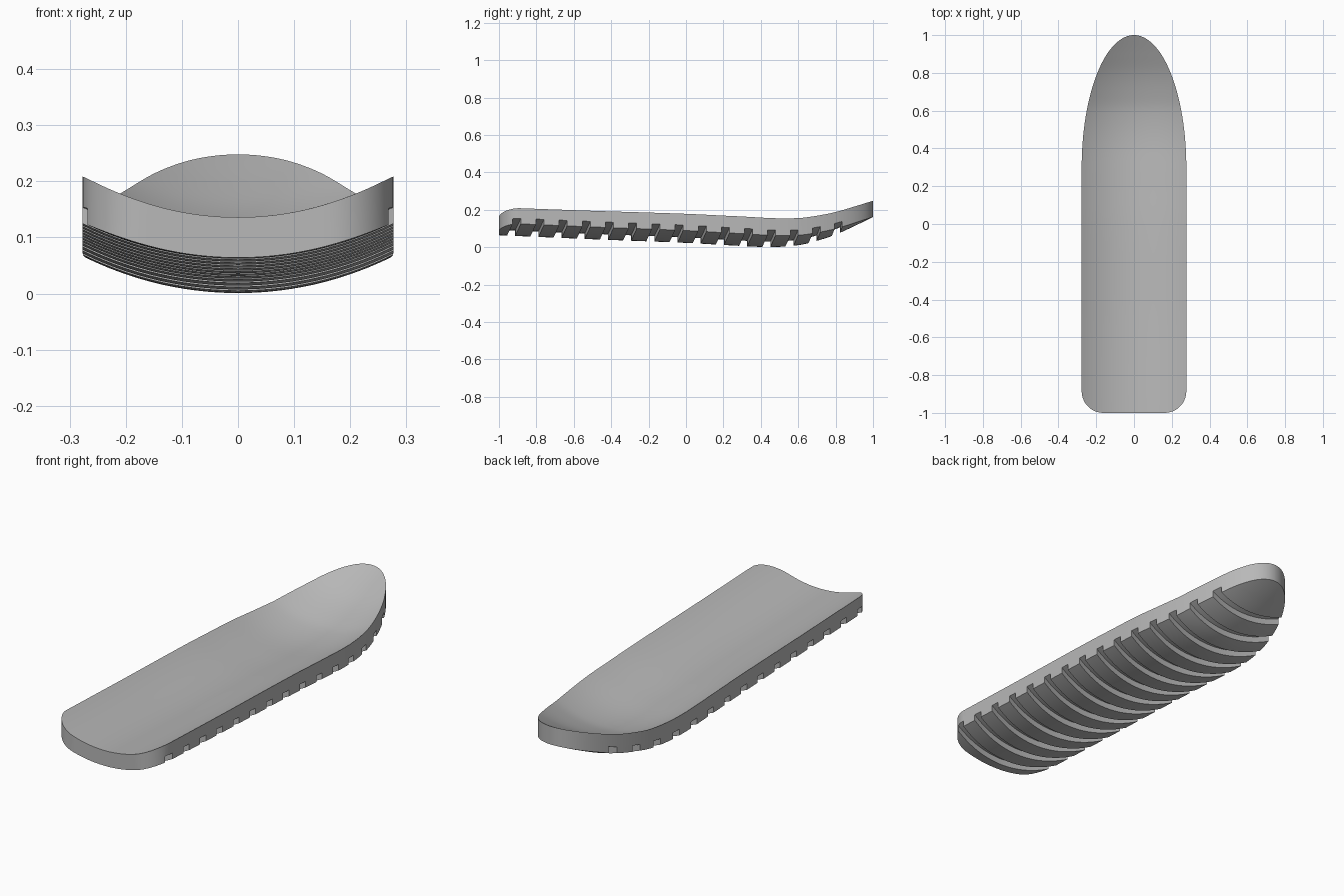
import bpy, bmesh, math

if "Cube" in bpy.data.objects:
    bpy.data.objects.remove(bpy.data.objects["Cube"])

HALF = 0.277          # half width
NOSE, CORNER = 0.3, 0.115
PROFILE = [(-1, .136), (-.5, .118), (0, .102), (.25, .09), (.45, .083), (.6, .094),
           (.7, .118), (.8, .152), (.9, .198), (1, .248)]


def centre_height(y):
    """Smooth centre line of the top, by Hermite interpolation."""
    p = PROFILE
    i = 0
    while i < len(p) - 2 and y > p[i + 1][0]:
        i += 1

    def slope(k):
        a, b = p[max(k - 1, 0)], p[min(k + 1, len(p) - 1)]
        return (b[1] - a[1]) / (b[0] - a[0])

    h = p[i + 1][0] - p[i][0]
    t = (y - p[i][0]) / h
    return ((2*t**3 - 3*t**2 + 1) * p[i][1] + (3*t**2 - 2*t**3) * p[i + 1][1]
            + h * ((t**3 - 2*t**2 + t) * slope(i) + (t**3 - t**2) * slope(i + 1)))


def dish(x, radius):
    return radius - math.sqrt(radius**2 - x**2)


def top(x, y):
    return centre_height(y) + dish(x, 0.54)


def bottom(x, y):
    return centre_height(y) - 0.079 - 0.007 * y + dish(x, 0.615)


def new_object(name, bm):
    bmesh.ops.recalc_face_normals(bm, faces=bm.faces)
    mesh = bpy.data.meshes.new(name)
    bm.to_mesh(mesh)
    bm.free()
    obj = bpy.data.objects.new(name, mesh)
    bpy.context.collection.objects.link(obj)
    return obj


def loft(bm, rings):
    """Skin closed rings of points and cap both ends."""
    rows = [[bm.verts.new(p) for p in ring] for ring in rings]
    n = len(rows[0])
    for a, b in zip(rows, rows[1:]):
        for k in range(n):
            bm.faces.new((a[k], a[(k + 1) % n], b[(k + 1) % n], b[k]))
    bm.faces.new(rows[0])
    bm.faces.new(rows[-1])


# Outline stations: rounded tail corners, straight sides, elliptical nose
stations = []
for i in range(13):
    a = i / 12 * math.pi / 2
    stations.append((-1 + CORNER * (1 - math.cos(a)), HALF - CORNER * (1 - math.sin(a))))
for i in range(1, 30):
    stations.append((-1 + CORNER + (NOSE + 1 - CORNER) * i / 30, HALF))
for i in range(49):
    a = i / 48 * math.pi / 2
    stations.append((NOSE + (1 - NOSE) * math.sin(a), max(HALF * math.cos(a), 0.002)))

# Deck body
COLS = 28
across = [2 * i / COLS - 1 for i in range(COLS + 1)]
bm = bmesh.new()
loft(bm, [[(w * u, y, top(w * u, y)) for u in across]
          + [(w * u, y, bottom(w * u, y)) for u in reversed(across)]
          for y, w in stations])
deck = new_object("deck", bm)

# Curved grooves across the underside
WIDTH, DEPTH, BOW = 0.043, 0.029, 0.03
bm = bmesh.new()
for g in range(15):
    y0 = -0.905 + g * 0.124
    rings = []
    for u in across:
        x = 0.3 * u
        y = y0 - BOW * (1 - (x / HALF)**2)
        ya, yb = y - WIDTH / 2, y + WIDTH / 2
        rings.append([(x, ya, bottom(x, ya) - 0.04), (x, yb, bottom(x, yb) - 0.04),
                      (x, yb, bottom(x, yb) + DEPTH), (x, ya, bottom(x, ya) + DEPTH)])
    loft(bm, rings)
cutter = new_object("groove_cutter", bm)
cutter.hide_render = True

cut = deck.modifiers.new("grooves", "BOOLEAN")
cut.operation = "DIFFERENCE"
cut.solver = "EXACT"
cut.object = cutter

bpy.ops.object.select_all(action="DESELECT")
bpy.context.view_layer.objects.active = deck
deck.select_set(True)
bpy.ops.object.modifier_apply(modifier=cut.name)
bpy.data.objects.remove(cutter)

# Plain grey finish
grey = bpy.data.materials.new("plain_grey")
grey.use_nodes = True
colour = (0.48, 0.48, 0.48, 1)
grey.diffuse_color = colour
grey.node_tree.nodes["Principled BSDF"].inputs["Base Color"].default_value = colour
deck.data.materials.clear()
deck.data.materials.append(grey)
bpy.ops.object.shade_smooth_by_angle(angle=math.radians(30))
